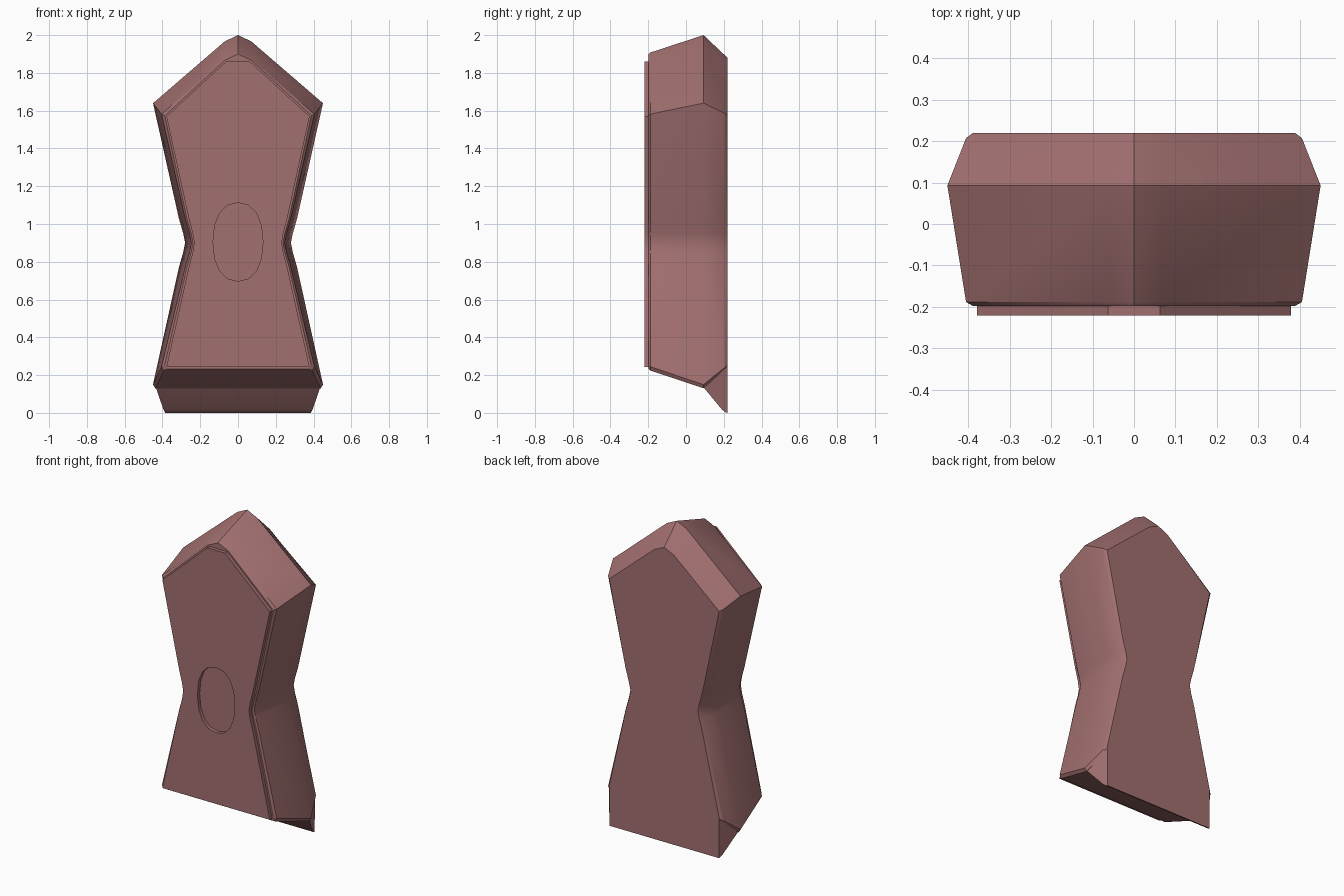
import bpy, bmesh, math

if "Cube" in bpy.data.objects:
    bpy.data.objects.remove(bpy.data.objects["Cube"])

mat = bpy.data.materials.new("dusty_rose")
mat.diffuse_color = (0.36, 0.16, 0.16, 1)
mat.use_nodes = True
mat.node_tree.nodes["Principled BSDF"].inputs["Base Color"].default_value = mat.diffuse_color


def finish(obj):
    obj.data.materials.append(mat)
    bpy.ops.object.select_all(action='DESELECT')
    obj.select_set(True)
    bpy.context.view_layer.objects.active = obj
    bpy.ops.object.shade_smooth_by_angle(angle=math.radians(25))


def mirror(half):
    """Closed outline from right-half points; points on x = 0 are not doubled."""
    return half + [(-x, z) for x, z in reversed(half) if x > 0]


def loft(name, rings):
    """Solid through rings of equal point count."""
    bm = bmesh.new()
    loops = [[bm.verts.new(p) for p in r] for r in rings]
    n = len(loops[0])
    for a, b in zip(loops, loops[1:]):
        for i in range(n):
            j = (i + 1) % n
            bm.faces.new((a[i], a[j], b[j], b[i]))
    bm.faces.new(loops[0])
    bm.faces.new(loops[-1][::-1])
    bmesh.ops.recalc_face_normals(bm, faces=bm.faces)
    me = bpy.data.meshes.new(name)
    bm.to_mesh(me)
    bm.free()
    obj = bpy.data.objects.new(name, me)
    bpy.context.collection.objects.link(obj)
    finish(obj)
    return obj


def body_ring(y, apex, shoulder_x, shoulder_z, waist, base_x, base_z, tip=0.0):
    """Pointed hourglass outline at depth y."""
    bevel = 0.012
    half = [(0, apex), (0.07, apex - 0.033),
            (shoulder_x - bevel, shoulder_z + bevel * 0.8), (shoulder_x, shoulder_z),
            (waist + 0.033, 1.03), (waist + 0.01, 0.95), (waist, 0.9),
            (waist + 0.01, 0.85), (waist + 0.033, 0.77),
            (base_x, base_z + 0.02), (base_x - bevel, base_z)]
    return [(x, y, z) for x, z in mirror(half)]


# Main body, widest at y = 0.09
loft("body", [
    body_ring(-0.198, 1.90, 0.388, 1.575, 0.238, 0.388, 0.232),
    body_ring(-0.188, 1.908, 0.405, 1.582, 0.247, 0.405, 0.224),
    body_ring(0.093, 2.0, 0.45, 1.64, 0.28, 0.45, 0.13),
    body_ring(0.207, 1.892, 0.405, 1.585, 0.247, 0.405, 0.222),
    body_ring(0.22, 1.88, 0.388, 1.575, 0.238, 0.388, 0.235)])

# Wedge foot hanging below the back
foot = [(0.093, 0.135, 0.435), (0.19, 0.018, 0.395), (0.207, 0.004, 0.388),
        (0.22, 0.0, 0.386), (0.22, 0.25, 0.386), (0.207, 0.235, 0.40)]
loft("back_foot", [[(s * x, y, z) for y, z, x in foot] for s in (-1, 1)])

# Raised front panel with an oval opening
panel_half = [(0.063, 1.86), (0.379, 1.57), (0.261, 1.03), (0.24, 0.95), (0.232, 0.9),
              (0.24, 0.85), (0.261, 0.77), (0.379, 0.243)]


def soft(v):
    return math.copysign(abs(v) ** 0.88, v)


oval = [(0.132 * soft(math.cos(a)), 0.905 + 0.208 * soft(math.sin(a)))
        for a in (math.tau * i / 16 for i in range(16))]
cu = bpy.data.curves.new("panel_outline", 'CURVE')
cu.dimensions = '2D'
cu.fill_mode = 'BOTH'
cu.extrude = 0.0125
for pts in (mirror(panel_half), oval):
    sp = cu.splines.new('POLY')
    sp.points.add(len(pts) - 1)
    for p, (x, z) in zip(sp.points, pts):
        p.co = (x, z, 0, 1)
    sp.use_cyclic_u = True
panel = bpy.data.objects.new("front_panel", cu)
bpy.context.collection.objects.link(panel)
panel.location.y = -0.2085
panel.rotation_euler.x = math.pi / 2
bpy.ops.object.select_all(action='DESELECT')
panel.select_set(True)
bpy.context.view_layer.objects.active = panel
bpy.ops.object.convert(target='MESH')
finish(bpy.context.view_layer.objects.active)
